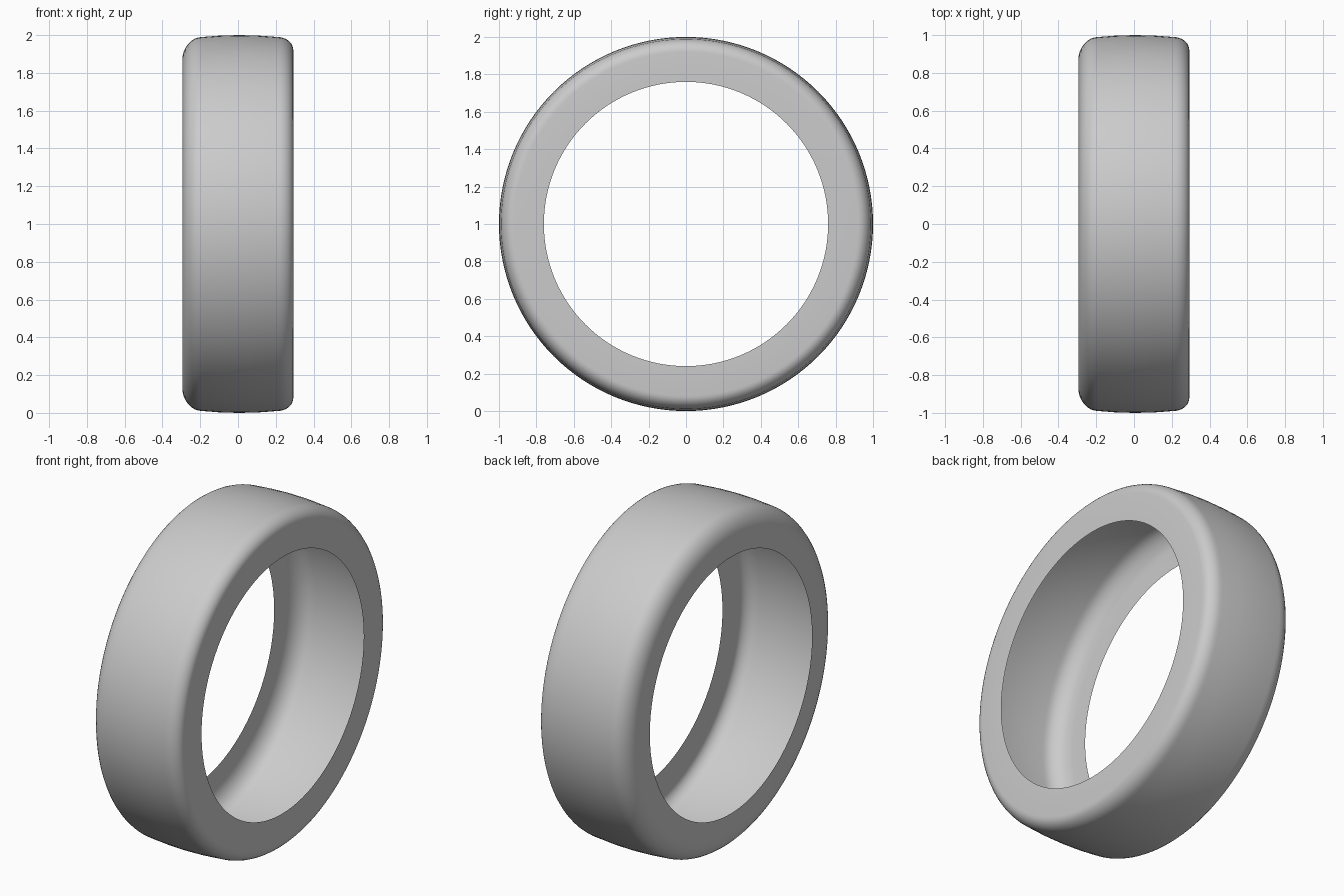
import bpy, bmesh
from math import pi, sin, cos
from mathutils import Vector

cube = bpy.data.objects.get("Cube")
if cube:
    bpy.data.objects.remove(cube, do_unlink=True)

CENTRE = Vector((0, 0, 1))
BEAD_RADIUS = 0.76
STEPS = 128


def shoulder(cx, cr, width, height, start, end, count=8):
    """Elliptical corner as (x, radius) pairs."""
    angles = [start + (end - start) * i / count for i in range(count + 1)]
    return [(cx + width * cos(a), cr + height * sin(a)) for a in angles]


# Rubber colour
rubber = bpy.data.materials.new("light grey rubber")
rubber.use_nodes = True
grey = (0.6, 0.6, 0.6, 1)
rubber.diffuse_color = grey
rubber.node_tree.nodes["Principled BSDF"].inputs["Base Color"].default_value = grey

# Open cross-section: soft shoulder on one side, tighter one on the other
profile = [(-0.295, BEAD_RADIUS)]
profile += shoulder(-0.19, 0.865, 0.105, 0.125, pi, pi / 2)
profile += [(-0.1, 0.997), (0, 1.0), (0.1, 0.998)]
profile += shoulder(0.21, 0.92, 0.083, 0.07, pi / 2, 0)
profile += [(0.293, BEAD_RADIUS)]

# Hollow tyre shell, spun about the axle
bm = bmesh.new()
verts = [bm.verts.new((x, 0, 1 + r)) for x, r in profile]
edges = [bm.edges.new(pair) for pair in zip(verts, verts[1:])]
bmesh.ops.spin(bm, geom=verts + edges, cent=CENTRE, axis=(1, 0, 0),
               angle=2 * pi, steps=STEPS)
bmesh.ops.remove_doubles(bm, verts=bm.verts, dist=0.0005)
bm.normal_update()

# Point every face outward and smooth it
for face in bm.faces:
    if face.normal.dot(face.calc_center_median() - CENTRE) < 0:
        face.normal_flip()
    face.smooth = True

mesh = bpy.data.meshes.new("tyre_shell")
bm.to_mesh(mesh)
bm.free()
mesh.materials.append(rubber)
tyre = bpy.data.objects.new("tyre_shell", mesh)
bpy.context.collection.objects.link(tyre)
